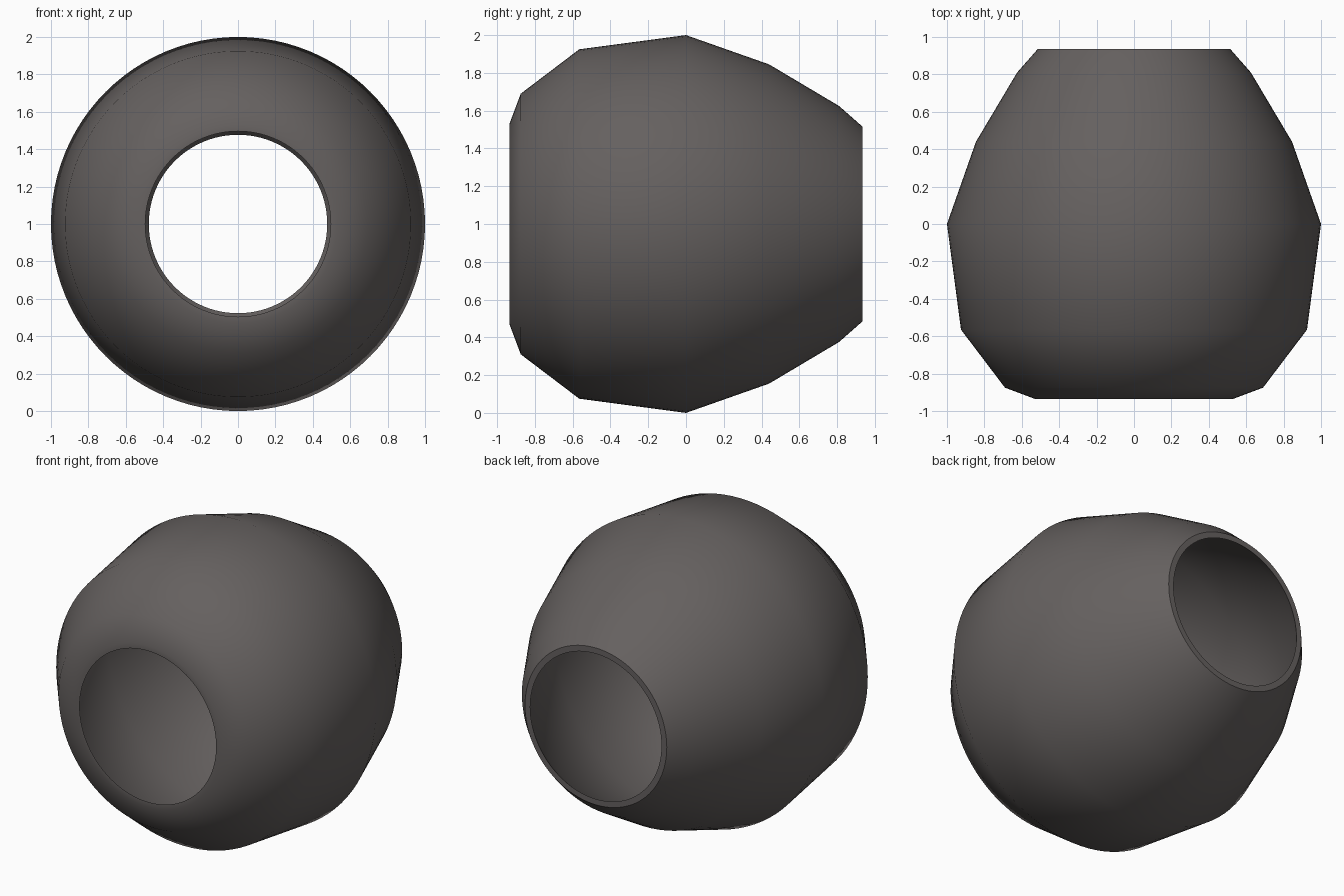
import bpy, bmesh, math

if "Cube" in bpy.data.objects:
    bpy.data.objects.remove(bpy.data.objects["Cube"])

SEGMENTS = 96
# closed cross-section (y, radius): outer barrel front to back, then hollow inside back to front
PROFILE = [(-0.935, 0.53), (-0.875, 0.69), (-0.565, 0.925), (0.0, 1.0),
           (0.44, 0.845), (0.81, 0.625), (0.935, 0.515),
           (0.935, 0.477), (0.79, 0.59), (0.425, 0.805), (0.0, 0.955),
           (-0.55, 0.885), (-0.845, 0.66), (-0.935, 0.496)]

# hollow bead turned around the y axis
bm = bmesh.new()
rings = []
for y, r in PROFILE:
    ring = []
    for i in range(SEGMENTS):
        a = 2 * math.pi * i / SEGMENTS
        ring.append(bm.verts.new((r * math.cos(a), y, 1 + r * math.sin(a))))
    rings.append(ring)
for k, a in enumerate(rings):
    b = rings[(k + 1) % len(rings)]
    for i in range(SEGMENTS):
        j = (i + 1) % SEGMENTS
        bm.faces.new((a[i], a[j], b[j], b[i]))
bmesh.ops.recalc_face_normals(bm, faces=bm.faces)

mesh = bpy.data.meshes.new("bead")
bm.to_mesh(mesh)
bm.free()
bead = bpy.data.objects.new("bead", mesh)
bpy.context.collection.objects.link(bead)

# single warm dark grey
grey = bpy.data.materials.new("warm dark grey")
grey.diffuse_color = (0.13, 0.118, 0.115, 1)
grey.use_nodes = True
grey.node_tree.nodes["Principled BSDF"].inputs["Base Color"].default_value = grey.diffuse_color
mesh.materials.append(grey)

# smooth barrel with crisp rims
bpy.context.view_layer.objects.active = bead
bead.select_set(True)
bpy.ops.object.shade_smooth_by_angle(angle=math.radians(40))
